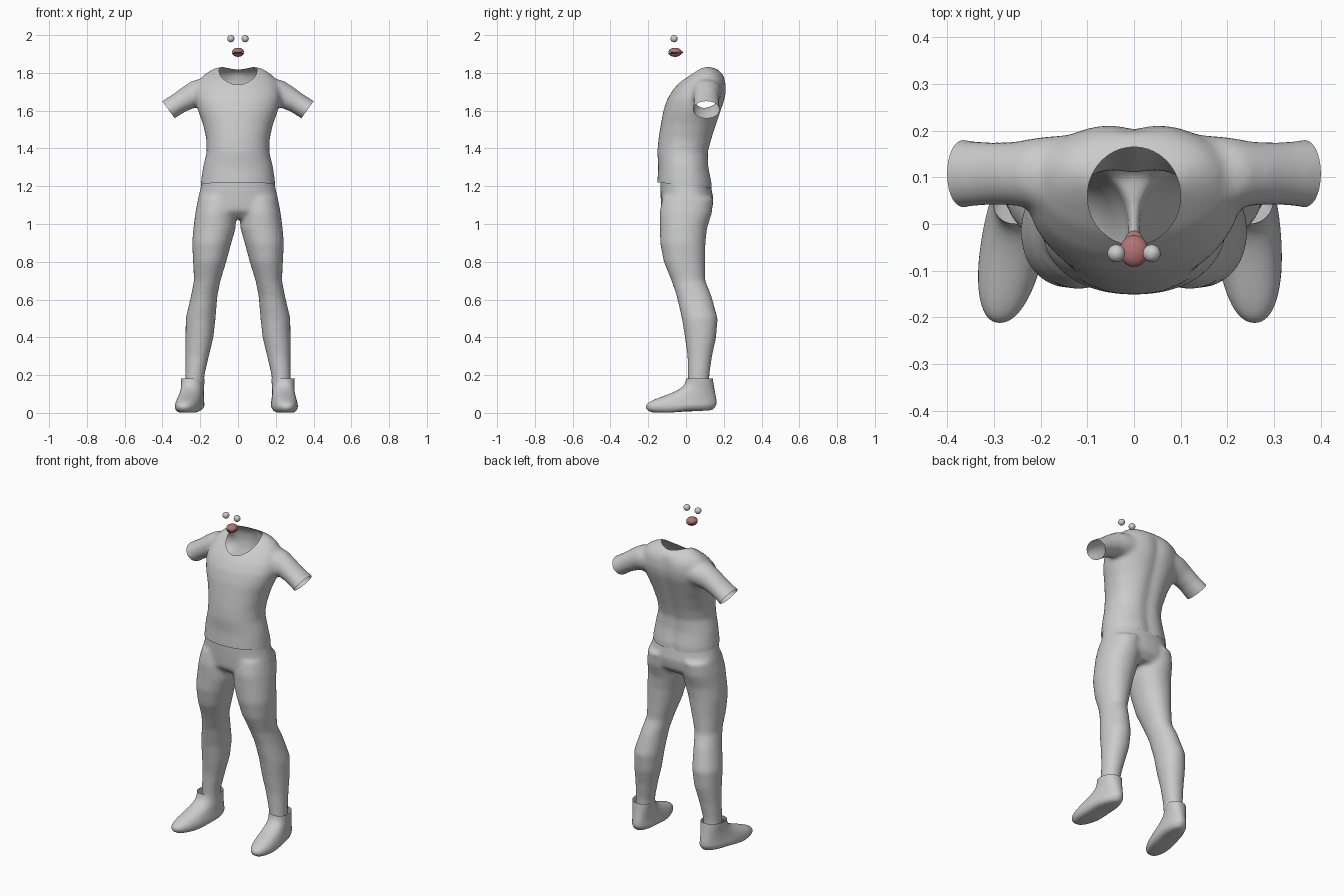
import bpy, bmesh, math
from mathutils import Vector, Matrix
from mathutils.bvhtree import BVHTree

cube = bpy.data.objects.get("Cube")
if cube:
    bpy.data.objects.remove(cube, do_unlink=True)


def material(name, colour):
    m = bpy.data.materials.new(name)
    m.use_nodes = True
    m.diffuse_color = (*colour, 1)
    m.node_tree.nodes["Principled BSDF"].inputs["Base Color"].default_value = (*colour, 1)
    return m


GREY = material("plain grey", (0.6, 0.6, 0.6))
RED = material("gum red", (0.45, 0.17, 0.17))


def loft(bm, sections, power=2.0, sides=40, cap_end=True):
    """Skin a row of (centre, u axis, v axis) super-ellipse sections."""
    def bulge(t):
        return math.copysign(abs(t) ** (2 / power), t)
    rings = []
    for c, u, v in sections:
        angles = [2 * math.pi * i / sides for i in range(sides)]
        rings.append([bm.verts.new(c + u * bulge(math.cos(a)) + v * bulge(math.sin(a)))
                      for a in angles])
    faces = [bm.faces.new(rings[0])]
    if cap_end:
        faces.append(bm.faces.new(rings[-1]))
    for low, high in zip(rings, rings[1:]):
        for i in range(sides):
            j = (i + 1) % sides
            faces.append(bm.faces.new((low[i], low[j], high[j], high[i])))
    bmesh.ops.recalc_face_normals(bm, faces=faces)


def level(z, x, half, front, back):
    """Horizontal section at height z."""
    return (Vector((x, (front + back) / 2, z)), Vector((half, 0, 0)),
            Vector((0, (back - front) / 2, 0)))


def make(name, bm, mat):
    mesh = bpy.data.meshes.new(name)
    bm.to_mesh(mesh)
    bm.free()
    mesh.materials.append(mat)
    for p in mesh.polygons:
        p.use_smooth = True
    ob = bpy.data.objects.new(name, mesh)
    bpy.context.scene.collection.objects.link(ob)
    return ob


def fuse(bm, voxel, rounds):
    """Melt overlapping solids into one smooth skin."""
    ob = make("melt", bm, GREY)
    remesh = ob.modifiers.new("Remesh", 'REMESH')
    remesh.mode = 'VOXEL'
    remesh.voxel_size = voxel
    smooth = ob.modifiers.new("Smooth", 'SMOOTH')
    smooth.factor = 0.5
    smooth.iterations = rounds
    graph = bpy.context.evaluated_depsgraph_get()
    out = bmesh.new()
    out.from_mesh(ob.evaluated_get(graph).to_mesh())
    bpy.data.objects.remove(ob, do_unlink=True)
    return out


def slice_off(bm, point, normal, region=lambda co: True):
    """Cut the skin with a plane and drop what lies beyond it."""
    faces = [f for f in bm.faces if all(region(v.co) for v in f.verts)]
    geom = set(faces)
    for f in faces:
        geom.update(f.verts)
        geom.update(f.edges)
    bmesh.ops.bisect_plane(bm, geom=list(geom), plane_co=point, plane_no=normal,
                           clear_outer=True)


# Shirt: torso and two sleeves melted together
TORSO = [(1.14, .2, -.15, .145), (1.22, .197, -.152, .142), (1.3, .186, -.147, .125),
         (1.38, .166, -.152, .123), (1.45, .168, -.146, .142), (1.53, .186, -.133, .167),
         (1.6, .212, -.12, .19), (1.66, .228, -.1, .21), (1.71, .226, -.07, .218),
         (1.76, .206, -.025, .213), (1.795, .175, .02, .195), (1.82, .135, .055, .165),
         (1.832, .1, .08, .14)]
bm = bmesh.new()
loft(bm, [level(z, 0, w, f, b) for z, w, f, b in TORSO], 2.15)
for s in (1, -1):
    arm = [(.13, 1.7, .085, .085), (.19, 1.695, .082, .08), (.255, 1.672, .066, .069),
           (.31, 1.642, .057, .068), (.368, 1.605, .057, .073), (.42, 1.567, .059, .075)]
    loft(bm, [(Vector((s * x, .108, z)), Vector((s * .58, 0, .81)) * r, Vector((0, d, 0)))
              for x, z, r, d in arm])
# Spine groove
for v in bm.verts:
    if v.co.y > 0.08 and v.co.z < 1.78:
        v.co.y -= 0.014 * math.exp(-(v.co.x / 0.035) ** 2)
bm = fuse(bm, 0.012, 9)
slice_off(bm, Vector((0, 0, 1.205)), Vector((0, -.1, -1)))
for s in (1, -1):
    slice_off(bm, Vector((s * .368, 0, 1.605)), Vector((s * .81, 0, -.585)),
              lambda co: s * co.x > .27)
# Round neckline, snapped to an ellipse on the skin
skin = BVHTree.FromBMesh(bm)
MID, RX, RY = Vector((0, .06, 0)), .1, .105


def neck_ratio(co):
    return math.hypot(co.x / RX, (co.y - MID.y) / RY)


hole = [f for f in bm.faces if f.normal.z > -.5 and f.calc_center_median().z > 1.65
        and neck_ratio(f.calc_center_median()) < 1]
bmesh.ops.delete(bm, geom=hole, context='FACES')
for v in bm.verts:
    if v.is_boundary and v.co.z > 1.65 and abs(v.co.x) < .15:
        edge = MID + (v.co - MID) / neck_ratio(v.co)
        hit = skin.ray_cast(Vector((edge.x, edge.y, 2.5)), Vector((0, 0, -1)))[0]
        if hit:
            v.co = hit
make("shirt", bm, GREY)

# Trousers: hips and two legs melted together
HIPS = [(1.27, .188, -.135, .125), (1.2, .196, -.136, .132), (1.13, .213, -.134, .146),
        (1.07, .218, -.13, .138), (1.03, .19, -.09, .1)]
LEG = [(1.14, .11, .1, -.125, .145), (1.06, .118, .108, -.14, .138),
       (.98, .124, .112, -.138, .112), (.9, .139, .104, -.137, .103),
       (.8, .15, .088, -.118, .101), (.7, .163, .07, -.077, .102),
       (.62, .179, .07, -.05, .135), (.5, .198, .079, -.022, .168),
       (.4, .204, .074, -.006, .16), (.3, .216, .062, .008, .138),
       (.2, .228, .051, .01, .124), (.12, .232, .05, .01, .124)]
bm = bmesh.new()
loft(bm, [level(z, 0, w, f, b) for z, w, f, b in HIPS], 2.2)
for s in (1, -1):
    loft(bm, [level(z, s * x, w, f, b) for z, x, w, f, b in LEG], 2.1)
bm = fuse(bm, 0.011, 9)
slice_off(bm, Vector((0, 0, 1.215)), Vector((0, .1, 1)))
slice_off(bm, Vector((0, 0, .165)), Vector((0, 0, -1)))
make("trousers", bm, GREY)

# Shoes: stacked soles and uppers, splayed outward, open at the ankle
SHOE = [(0, .04, -.16, .12), (.004, .06, -.195, .145), (.025, .071, -.216, .158),
        (.045, .07, -.212, .163), (.062, .067, -.19, .163), (.082, .063, -.14, .16),
        (.105, .06, -.075, .155), (.13, .058, -.025, .15), (.155, .06, -.004, .146),
        (.182, .062, .0, .142)]
for name, s, splay in (("left_shoe", 1, .07), ("right_shoe", -1, .17)):
    bm = bmesh.new()
    loft(bm, [level(z, 0, w, f, b) for z, w, f, b in SHOE], 2.2, 32, False)
    for v in bm.verts:
        v.co.x += s * (.238 + splay * (.08 - v.co.y))
        # Lift the arch and heel a little
        if v.co.z < .03:
            v.co.z += .012 * min(1, max(0, (v.co.y + .08) / .1))
    make(name, bm, GREY).modifiers.new("Subdivision", 'SUBSURF').levels = 1


def ball(name, centre, size, mat, keep=None):
    """Stretched sphere, optionally cut to a half by a plane."""
    bm = bmesh.new()
    bmesh.ops.create_uvsphere(bm, u_segments=24, v_segments=14, radius=1)
    if keep:
        slice_off(bm, Vector(), Vector(keep))
    bmesh.ops.transform(bm, verts=bm.verts[:],
                        matrix=Matrix.Translation(centre) @ Matrix.Diagonal((*size, 1)))
    return make(name, bm, mat)


# Eyes
for name, s in (("left_eye", 1), ("right_eye", -1)):
    ball(name, (s * .038, -.063, 1.981), (.019, .019, .019), GREY)

# Mouth: upper and lower gums with the tongue between them
for name, s in (("upper_gum", 1), ("lower_gum", -1)):
    gum = ball(name, (0, -.058, 1.909 + s * .004), (.031, .034, .02), RED, (0, 0, -s))
    gum.modifiers.new("Thickness", 'SOLIDIFY').thickness = .004
ball("tongue", (0, -.047, 1.909), (.022, .033, .008), RED)
